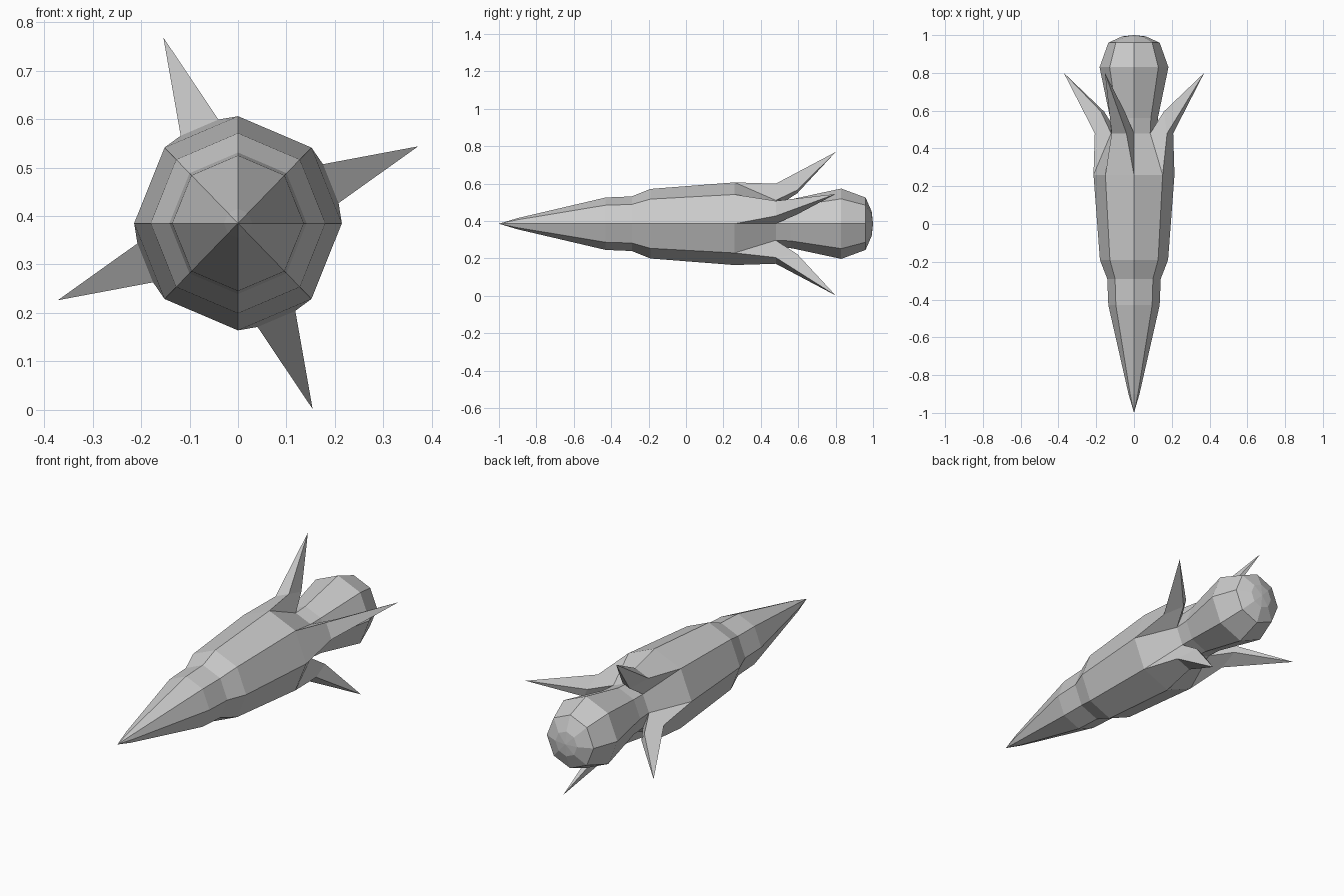
import bpy, bmesh
from math import sin, cos, radians

if "Cube" in bpy.data.objects:
    bpy.data.objects.remove(bpy.data.objects["Cube"])

CZ, SX, N = 0.385, 0.97, 8

def pt(y, r, deg):
    a = radians(deg)
    return (SX * r * cos(a), y, CZ + r * sin(a))

# hull profile: (y, radius) from nose to tail
profile = [(-0.9, 0.03), (-0.43, 0.14), (-0.29, 0.146), (-0.19, 0.186),
           (0.26, 0.221), (0.48, 0.125), (0.56, 0.13), (0.83, 0.188),
           (0.96, 0.14), (0.993, 0.065)]
FIN_RING = 4  # fins grow from the faces behind this ring

bm = bmesh.new()
rings = [[bm.verts.new(pt(y, r, 360 * i / N)) for i in range(N)] for y, r in profile]
nose = bm.verts.new((0, -1, CZ))
tail = bm.verts.new((0, 1, CZ))

def bridge(a, b):
    """Join two closed loops of vertices with quads."""
    n = len(a)
    for i in range(n):
        bm.faces.new((a[i], a[(i + 1) % n], b[(i + 1) % n], b[i]))

def fan(loop, apex):
    for i in range(len(loop)):
        bm.faces.new((loop[i], loop[(i + 1) % len(loop)], apex))

# hull skin, leaving openings on alternate faces for the fins
for k in range(len(rings) - 1):
    if k != FIN_RING:
        bridge(rings[k], rings[k + 1])
fan(rings[0], nose)
fan(rings[-1], tail)

for i in range(N):
    j = (i + 1) % N
    a, b = rings[FIN_RING], rings[FIN_RING + 1]
    quad = [a[i], a[j], b[j], b[i]]
    if i % 2:
        bm.faces.new(quad)
        continue
    # swept fin: root quad, narrower mid section, then a spike
    mid = 360 * (i + 0.5) / N
    section = [bm.verts.new(pt(y, r, mid + d)) for y, r, d in
               ((0.48, 0.218, -11.5), (0.48, 0.218, 11.5),
                (0.595, 0.187, 7), (0.595, 0.187, -7))]
    bridge(quad, section)
    fan(section, bm.verts.new(pt(0.8, 0.415, mid)))

bmesh.ops.recalc_face_normals(bm, faces=bm.faces)
mesh = bpy.data.meshes.new("rocket_hull")
bm.to_mesh(mesh)
bm.free()
bpy.context.collection.objects.link(bpy.data.objects.new("rocket_hull", mesh))
